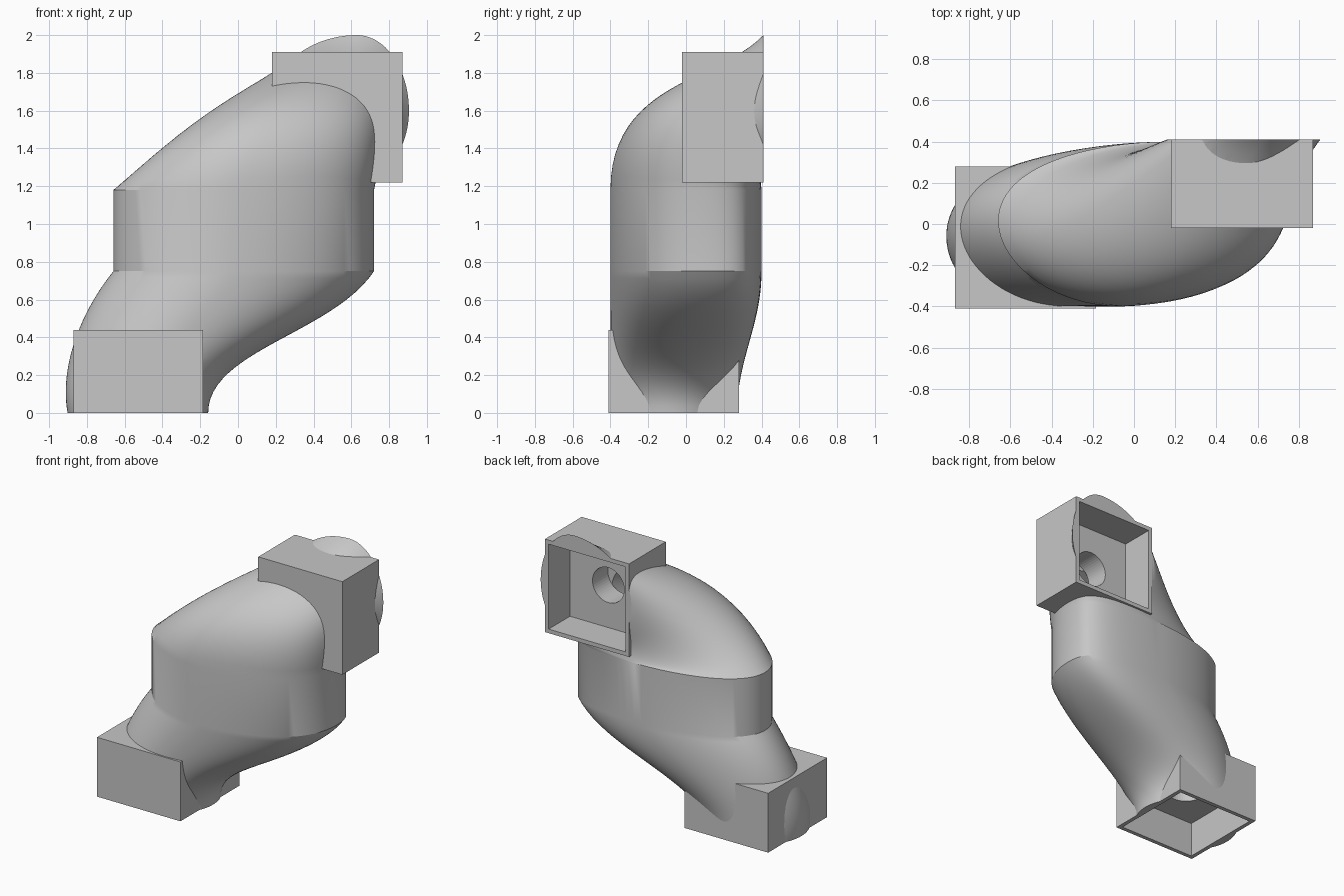
import bpy, bmesh, math
from mathutils import Vector, Matrix

cube = bpy.data.objects.get("Cube")
if cube:
    bpy.data.objects.remove(cube, do_unlink=True)

grey = bpy.data.materials.new("plain_grey")
grey.use_nodes = True
COLOUR = (0.57, 0.57, 0.57, 1)
grey.diffuse_color = COLOUR
grey.node_tree.nodes["Principled BSDF"].inputs["Base Color"].default_value = COLOUR

SIDES, STEPS = 96, 24


def finish(name, bm):
    bmesh.ops.recalc_face_normals(bm, faces=bm.faces)
    mesh = bpy.data.meshes.new(name)
    bm.to_mesh(mesh)
    bm.free()
    obj = bpy.data.objects.new(name, mesh)
    bpy.context.collection.objects.link(obj)
    mesh.materials.append(grey)
    return obj


def box(name, low, high):
    bm = bmesh.new()
    bmesh.ops.create_cube(bm, size=1)
    low, high = Vector(low), Vector(high)
    for v in bm.verts:
        v.co = (low + high) / 2 + v.co * (high - low)
    return finish(name, bm)


def rod(name, centre, axis, radius, length):
    bm = bmesh.new()
    turn = Vector(axis).to_track_quat("Z", "Y").to_matrix().to_4x4()
    bmesh.ops.create_cone(bm, cap_ends=True, segments=48, radius1=radius, radius2=radius,
                          depth=length, matrix=Matrix.Translation(centre) @ turn)
    return finish(name, bm)


def cut(target, cutter, self_cut=False):
    """Subtract the cutter and apply the result."""
    cutter.hide_render = True
    mod = target.modifiers.new("cut", "BOOLEAN")
    mod.operation, mod.object, mod.solver = "DIFFERENCE", cutter, "EXACT"
    mod.use_self = self_cut
    bpy.context.view_layer.objects.active = target
    bpy.ops.object.modifier_apply(modifier=mod.name)
    bpy.data.objects.remove(cutter, do_unlink=True)


def bezier(a, b, c, d, t):
    u = 1 - t
    return a * u**3 + b * 3 * u * u * t + c * 3 * u * t * t + d * t**3


def duct(name, inset):
    """Bent loft: round foot, slanted blunt waist, egg-shaped mouth facing back."""
    rings = [[] for _ in range(2 * STEPS + 2)]
    for i in range(SIDES):
        a = 2 * math.pi * i / SIDES
        c, s = math.cos(a), math.sin(a)
        slant = math.sin(a - 0.16 - 0.2 * c)
        blunt = 1 + 0.3 * s * s if c > 0 else 1
        waist = Vector((0.03 + (0.69 - inset) * c * blunt, -(0.4 - inset) * slant, 0))
        # lower bend
        top = waist + Vector((0, 0, 0.75))
        foot = Vector((-0.53 + (0.372 - inset) * c, -0.065 - (0.335 - inset) * s, 0))
        p1 = top + Vector((-0.21 - 0.01 * c, 0, -0.29 - 0.04 * c))
        p2 = foot + Vector((-0.02 + 0.02 * c, 0, 0.27 + 0.06 * c))
        # upper bend
        base = waist + Vector((0, 0, 1.18))
        width = (0.275 if c > 0 else 0.47) - inset
        height = (0.4 if s > 0 else 0.37) - inset
        mouth = Vector((0.63 + width * c, 0.41, 1.6 + height * s))
        q1 = base + Vector((0.19 - 0.12 * c, 0, 0.29 + 0.29 * s + 0.03 * c))
        q2 = mouth + Vector((-0.18 + 0.04 * c, -0.13 - 0.11 * s - 0.05 * c,
                             -0.08 - 0.05 * c - 0.17 * s))
        for k in range(STEPS + 1):
            t = k / STEPS
            rings[k].append(bezier(foot, p2, p1, top, t))
            rings[STEPS + 1 + k].append(bezier(base, q1, q2, mouth, t))
    bm = bmesh.new()
    loops = [[bm.verts.new(p) for p in ring] for ring in rings]
    for lo, hi in zip(loops, loops[1:]):
        for i in range(SIDES):
            j = (i + 1) % SIDES
            bm.faces.new((lo[i], lo[j], hi[j], hi[i]))
    bm.faces.new(loops[0])
    bm.faces.new(loops[-1])
    return finish(name, bm)


def socket(name, low, high, axis):
    """Box open along axis, with a round hole in its floor."""
    low, high, axis = Vector(low), Vector(high), Vector(axis)
    side = Vector((1, 1, 1)) - Vector([abs(v) for v in axis])
    obj = box(name, low, high)
    shift = axis * 0.18
    cut(obj, box("cavity", low + side * 0.03 + shift, high - side * 0.03 + shift))
    cut(obj, rod("hole", (low + high) / 2, axis, 0.13, 1))
    return obj


# Solid sockets are removed from the body, then the body is hollowed
FOOT = ((-0.87, -0.41, 0), (-0.185, 0.28, 0.44))
MOUTH = ((0.18, -0.02, 1.22), (0.87, 0.41, 1.91))
body = duct("duct_body", 0)
for (low, high), axis in ((FOOT, Vector((0, 0, -1))), (MOUTH, Vector((0, 1, 0)))):
    lo, hi = Vector(low), Vector(high)
    if axis.z < 0:
        lo += axis * 0.1
    else:
        hi += axis * 0.1
    cut(body, box("clearance", lo, hi), True)
cut(body, duct("hollow", 0.1), True)

# Open sockets at each end
socket("lower_socket", *FOOT, (0, 0, -1))
socket("upper_socket", *MOUTH, (0, 1, 0))

# Smooth body with crisp waist edges
bpy.ops.object.select_all(action="DESELECT")
body.select_set(True)
bpy.context.view_layer.objects.active = body
bpy.ops.object.shade_smooth_by_angle(angle=math.radians(25))
